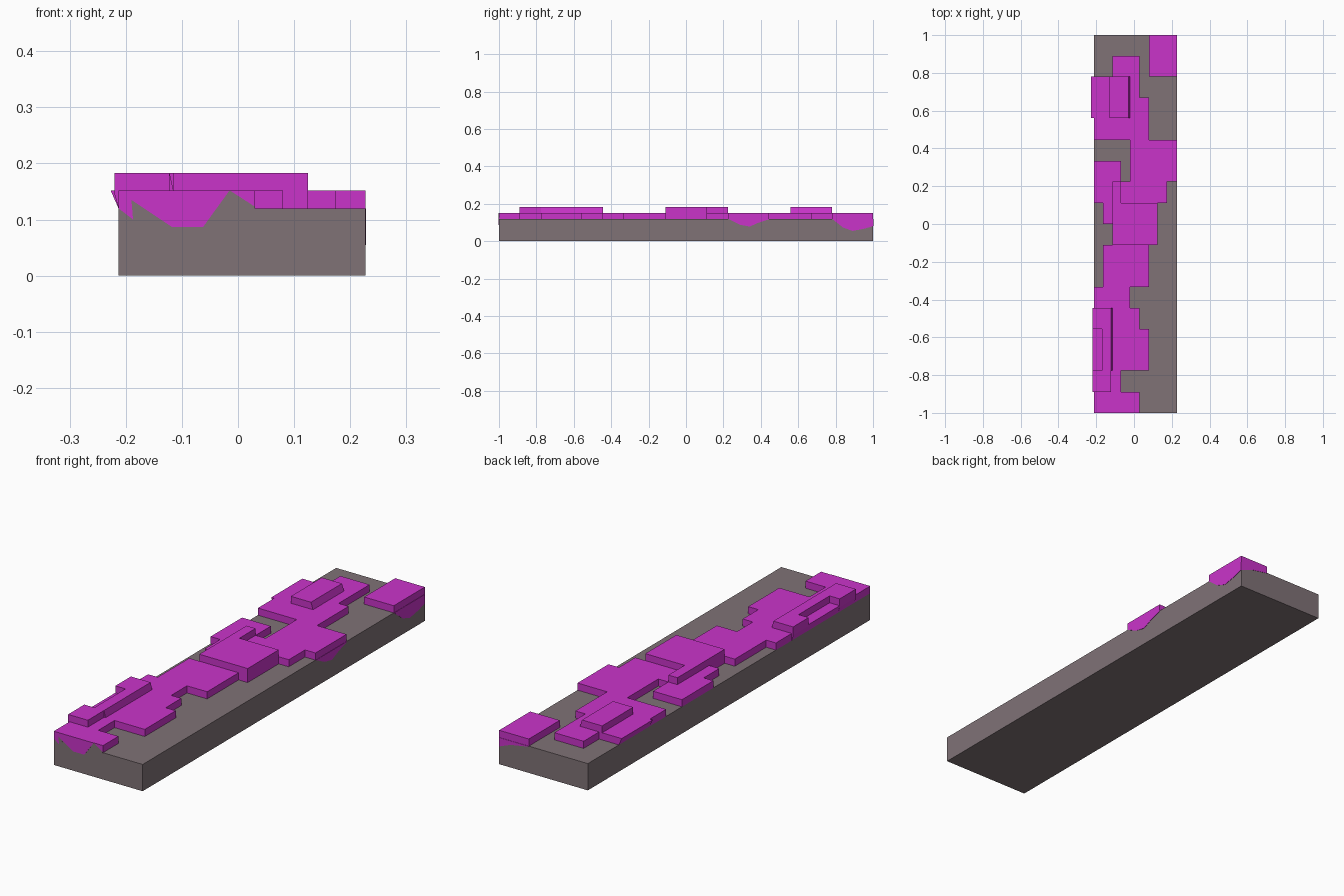
import bpy, bmesh

if "Cube" in bpy.data.objects:
    bpy.data.objects.remove(bpy.data.objects["Cube"])

L, R = -0.213, 0.227            # slab sides
Z0, Z1, Z2 = 0.12, 0.152, 0.183  # slab top, moss top, raised moss top


def material(name, rgb):
    m = bpy.data.materials.new(name)
    m.diffuse_color = (*rgb, 1)
    m.use_nodes = True
    m.node_tree.nodes["Principled BSDF"].inputs["Base Color"].default_value = m.diffuse_color
    return m


STONE = material("stone grey", (0.215, 0.17, 0.183))
MOSS = material("magenta moss", (0.59, 0.034, 0.59))


def finish(bm, name, mat):
    bmesh.ops.recalc_face_normals(bm, faces=bm.faces)
    me = bpy.data.meshes.new(name)
    bm.to_mesh(me)
    bm.free()
    me.materials.append(mat)
    ob = bpy.data.objects.new(name, me)
    bpy.context.collection.objects.link(ob)


def prism(name, mat, pts, axis, a, b):
    """Extrude a profile: axis 'y' takes (x, z) points, axis 'x' takes (y, z)."""
    bm = bmesh.new()
    put = (lambda p, d: (p[0], d, p[1])) if axis == "y" else (lambda p, d: (d, *p))
    f = bm.faces.new([bm.verts.new(put(p, a)) for p in pts])
    ext = bmesh.ops.extrude_face_region(bm, geom=[f])["geom"]
    shift = (0, b - a, 0) if axis == "y" else (b - a, 0, 0)
    bmesh.ops.translate(bm, vec=shift, verts=[v for v in ext if isinstance(v, bmesh.types.BMVert)])
    finish(bm, name, mat)


def layer(name, mat, rects, z0, z1):
    """One solid made of the union of (y0, y1, x0, x1) rectangles."""
    xs = sorted({x for r in rects for x in r[2:]})
    ys = sorted({y for r in rects for y in r[:2]})
    bm = bmesh.new()
    for i in range(len(xs) - 1):
        for j in range(len(ys) - 1):
            cx, cy = (xs[i] + xs[i + 1]) / 2, (ys[j] + ys[j + 1]) / 2
            if any(r[0] < cy < r[1] and r[2] < cx < r[3] for r in rects):
                bm.faces.new([bm.verts.new((xs[i + a], ys[j + b], z0))
                              for a, b in ((0, 0), (1, 0), (1, 1), (0, 1))])
    bmesh.ops.remove_doubles(bm, verts=bm.verts, dist=1e-5)
    ext = bmesh.ops.extrude_face_region(bm, geom=list(bm.faces), use_keep_orig=True)["geom"]
    bmesh.ops.translate(bm, vec=(0, 0, z1 - z0),
                        verts=[v for v in ext if isinstance(v, bmesh.types.BMVert)])
    bmesh.ops.dissolve_limit(bm, angle_limit=0.01, verts=bm.verts, edges=bm.edges)
    finish(bm, name, mat)


# Stone slab
prism("stone_slab", STONE, [(L, 0), (R, 0), (R, Z0), (L, Z0)], "y", -1, 1)

# Main moss sheet, front to back
layer("moss_sheet", MOSS, [
    (-1, -.89, L, .03), (-.89, -.775, L, -.07), (-.775, -.555, L, .08),
    (-.555, -.445, L, .03), (-.445, -.333, L, -.02), (-.333, -.11, -.165, .08),
    (-.11, 0, -.115, .125), (0, .11, -.165, .125), (.11, .225, L, .175),
    (.225, .333, L, -.07), (.225, .445, -.02, R), (.445, .67, L, .08),
    (.67, .78, L, .03), (.78, .89, -.115, .03)], Z0, Z1)
layer("moss_corner_patch", MOSS, [(.78, 1, .08, R)], Z0, Z1)

# Raised moss patches
layer("raised_moss_middle", MOSS, [(-.11, .11, -.115, .125), (.11, .225, -.115, -.07)], Z1, Z2)
layer("raised_moss_front", MOSS, [
    (-.89, -.775, L, -.122), (-.775, -.555, -.17, -.122), (-.555, -.445, L, -.122)], Z1, Z2)
prism("raised_moss_back", MOSS, [(-.13, Z1), (-.02, Z1), (-.03, Z2), (-.13, Z2)], "y", .56, .78)
prism("raised_moss_front_slope", MOSS, [(-.122, Z1), (-.115, Z1), (-.122, Z2)], "y", -.775, -.445)

# Moss lips overhanging the left side
prism("moss_lip_back", MOSS, [(L, Z0), (L, Z1), (-.227, Z1)], "y", .56, .78)
prism("moss_lip_notch", MOSS, [(L, Z0), (L, Z1), (-.22, Z1)], "y", -.775, -.555)
for i, (a, b) in enumerate(((-.89, -.775), (-.555, -.445))):
    prism(f"moss_lip_front_{i + 1}", MOSS, [(L, Z0), (L, Z2), (-.22, Z2), (-.22, .145)], "y", a, b)

# Ragged drips painted on the slab sides (thin plates)
T = 0.0015
prism("front_drip", MOSS, [(L, Z1), (L, .12), (-.187, .1), (-.19, .135), (-.118, .087),
                           (-.062, .087), (-.015, Z1)], "y", -1 - T, -1)
prism("front_stone_peak", STONE, [(-.015, Z1), (-.038, Z0), (.03, Z0), (.03, .123)], "y", -1 - T, -1)
prism("front_stone_sliver", STONE, [(-.187, .1), (-.19, .135), (-.167, Z0)], "y", -1 - T, -1)
prism("right_drip_middle", MOSS, [(.225, Z0), (.29, .088), (.34, .078), (.39, .1), (.445, .117),
                                  (.445, Z0)], "x", R, R + T)
prism("right_drip_back", MOSS, [(.78, Z0), (.84, .073), (.89, .055), (.95, .066), (1, .08),
                                (1, Z0)], "x", R, R + T)
prism("back_drip", MOSS, [(R, Z0), (R, .08), (.17, .102), (.08, .118), (.08, Z0)], "y", 1, 1 + T)
